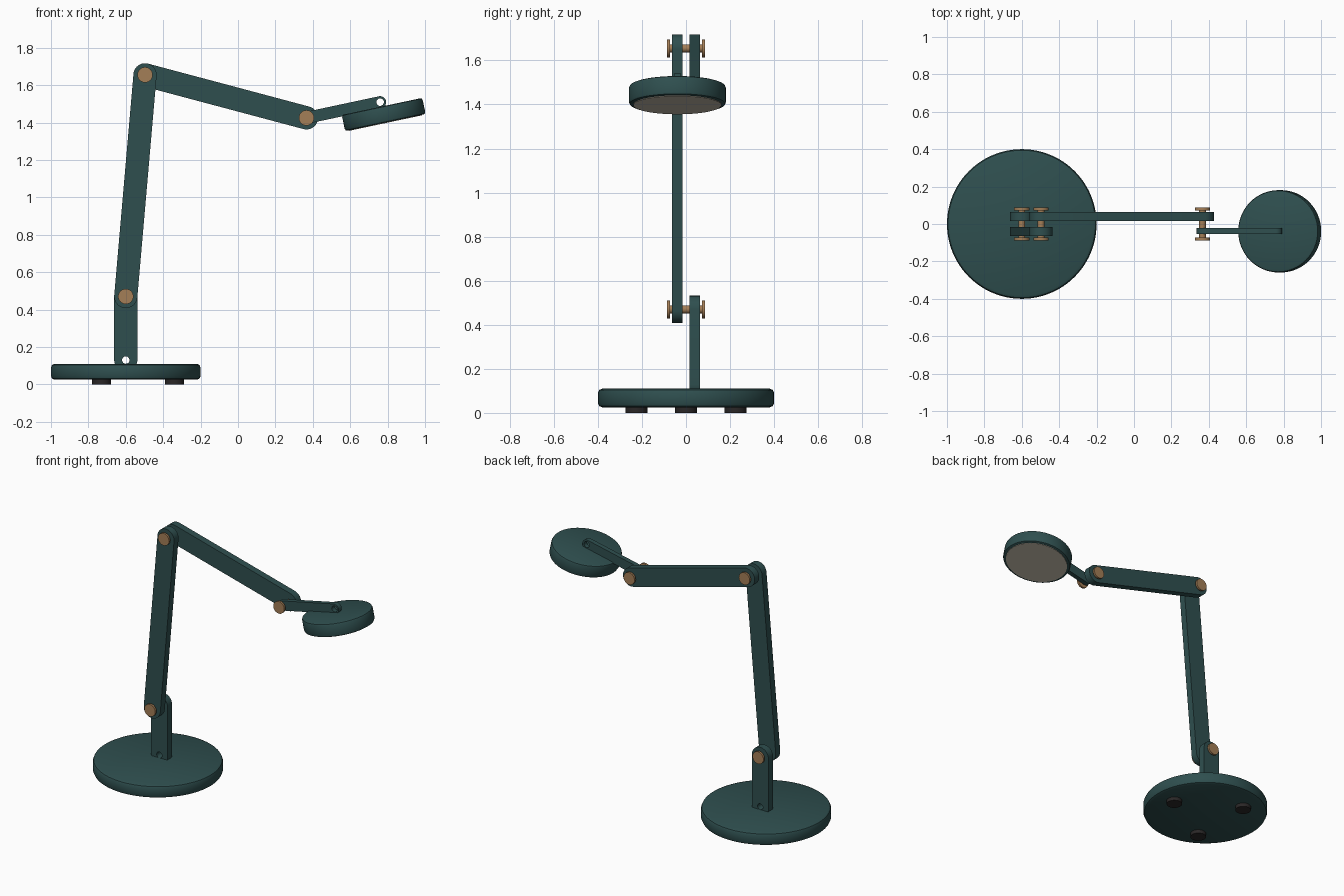
import bpy, bmesh, math
from mathutils import Vector

if "Cube" in bpy.data.objects:
    bpy.data.objects.remove(bpy.data.objects["Cube"])


def material(name, r, g, b):
    m = bpy.data.materials.new(name)
    m.diffuse_color = (r, g, b, 1)
    m.use_nodes = True
    m.node_tree.nodes["Principled BSDF"].inputs["Base Color"].default_value = m.diffuse_color
    return m


TEAL = material("dark_teal", 0.028, 0.078, 0.078)
COPPER = material("copper", 0.37, 0.21, 0.095)
RUBBER = material("black_rubber", 0.023, 0.02, 0.02)
GLOW = material("warm_diffuser", 0.60, 0.54, 0.44)


def finish(ob, mat):
    ob.data.materials.clear()
    ob.data.materials.append(mat)
    bpy.ops.object.select_all(action='DESELECT')
    ob.select_set(True)
    bpy.context.view_layer.objects.active = ob
    bpy.ops.object.shade_smooth_by_angle(angle=math.radians(25))
    return ob


def lathe(name, profile, mat, loc, rot=(0, 0, 0), n=64):
    """Solid of revolution from (radius, height) points, bottom to top."""
    bm = bmesh.new()
    rings = [[bm.verts.new((r * math.cos(2 * math.pi * i / n),
                            r * math.sin(2 * math.pi * i / n), z))
              for i in range(n)] for r, z in profile]
    for a, b in zip(rings, rings[1:]):
        for i in range(n):
            j = (i + 1) % n
            bm.faces.new((a[i], a[j], b[j], b[i]))
    bm.faces.new(rings[0][::-1])
    bm.faces.new(rings[-1])
    me = bpy.data.meshes.new(name)
    bm.to_mesh(me)
    bm.free()
    ob = bpy.data.objects.new(name, me)
    bpy.context.collection.objects.link(ob)
    ob.location = loc
    ob.rotation_euler = rot
    return finish(ob, mat)


def disc_profile(r, z0, z1, c):
    """Disc with softly chamfered rims."""
    k = c * 0.3
    return [(r - c, z0), (r - k, z0 + k), (r, z0 + c),
            (r, z1 - c), (r - k, z1 - k), (r - c, z1)]


def link(name, p, q, y, half_width, thickness, hole=0.02, n=24):
    """Round-ended flat bar from p to q in the xz plane, with a hole at each end."""
    p, q = Vector(p), Vector(q)
    d = q - p
    a0 = math.atan2(d.y, d.x)
    outline = []
    for centre, start in ((q, a0 - math.pi / 2), (p, a0 + math.pi / 2)):
        for i in range(n + 1):
            a = start + math.pi * i / n
            outline.append((centre.x + half_width * math.cos(a),
                            centre.y + half_width * math.sin(a)))
    loops = [outline]
    for c in (p, q):
        loops.append([(c.x + hole * math.cos(2 * math.pi * i / n),
                       c.y + hole * math.sin(2 * math.pi * i / n)) for i in range(n)])
    cu = bpy.data.curves.new(name, 'CURVE')
    cu.dimensions = '2D'
    cu.fill_mode = 'BOTH'
    cu.extrude = thickness / 2
    for pts in loops:
        s = cu.splines.new('POLY')
        s.points.add(len(pts) - 1)
        for sp, (x, z) in zip(s.points, pts):
            sp.co = (x, z, 0, 1)
        s.use_cyclic_u = True
    ob = bpy.data.objects.new(name, cu)
    bpy.context.collection.objects.link(ob)
    ob.location = (0, y, 0)
    ob.rotation_euler = (math.pi / 2, 0, 0)
    bpy.ops.object.select_all(action='DESELECT')
    ob.select_set(True)
    bpy.context.view_layer.objects.active = ob
    bpy.ops.object.convert(target='MESH')
    return finish(bpy.context.view_layer.objects.active, TEAL)


# Joint positions (x, z)
FOOT, ELBOW_LOW = (-0.6, 0.13), (-0.6, 0.47)
ELBOW_TOP, WRIST, TIP = (-0.497, 1.655), (0.366, 1.425), (0.76, 1.509)
TILT = math.radians(12)

# Base and its three feet
lathe("base", disc_profile(0.4, 0.025, 0.11, 0.02), TEAL, (-0.6, 0, 0), n=96)
for i in range(3):
    a = 2 * math.pi * i / 3
    lathe(f"foot_{i + 1}", [(0.05, 0), (0.05, 0.03)], RUBBER,
          (-0.6 + 0.26 * math.cos(a), 0.26 * math.sin(a), 0), n=32)

# Arm links, alternating sides
link("post", FOOT, ELBOW_LOW, 0.039, 0.062, 0.048)
link("lower_arm", ELBOW_LOW, ELBOW_TOP, -0.039, 0.062, 0.048)
link("upper_arm", ELBOW_TOP, WRIST, 0.039, 0.062, 0.048)
link("head_arm", WRIST, TIP, -0.038, 0.032, 0.032)

# Joint pins with flat heads
pin = [(0.041, -0.087), (0.041, -0.073), (0.018, -0.073),
       (0.018, 0.073), (0.041, 0.073), (0.041, 0.087)]
for name, (x, z) in (("low_pin", ELBOW_LOW), ("top_pin", ELBOW_TOP), ("wrist_pin", WRIST)):
    lathe(name, pin, COPPER, (x, 0, z), (math.pi / 2, 0, 0), n=32)

# Lamp head and diffuser plate
head_loc = (0.779, -0.039, 1.443)
lathe("lamp_head", disc_profile(0.22, -0.044, 0.044, 0.012), TEAL, head_loc, (0, -TILT, 0))
lathe("diffuser", [(0.2, -0.047), (0.2, -0.04)], GLOW, head_loc, (0, -TILT, 0))
